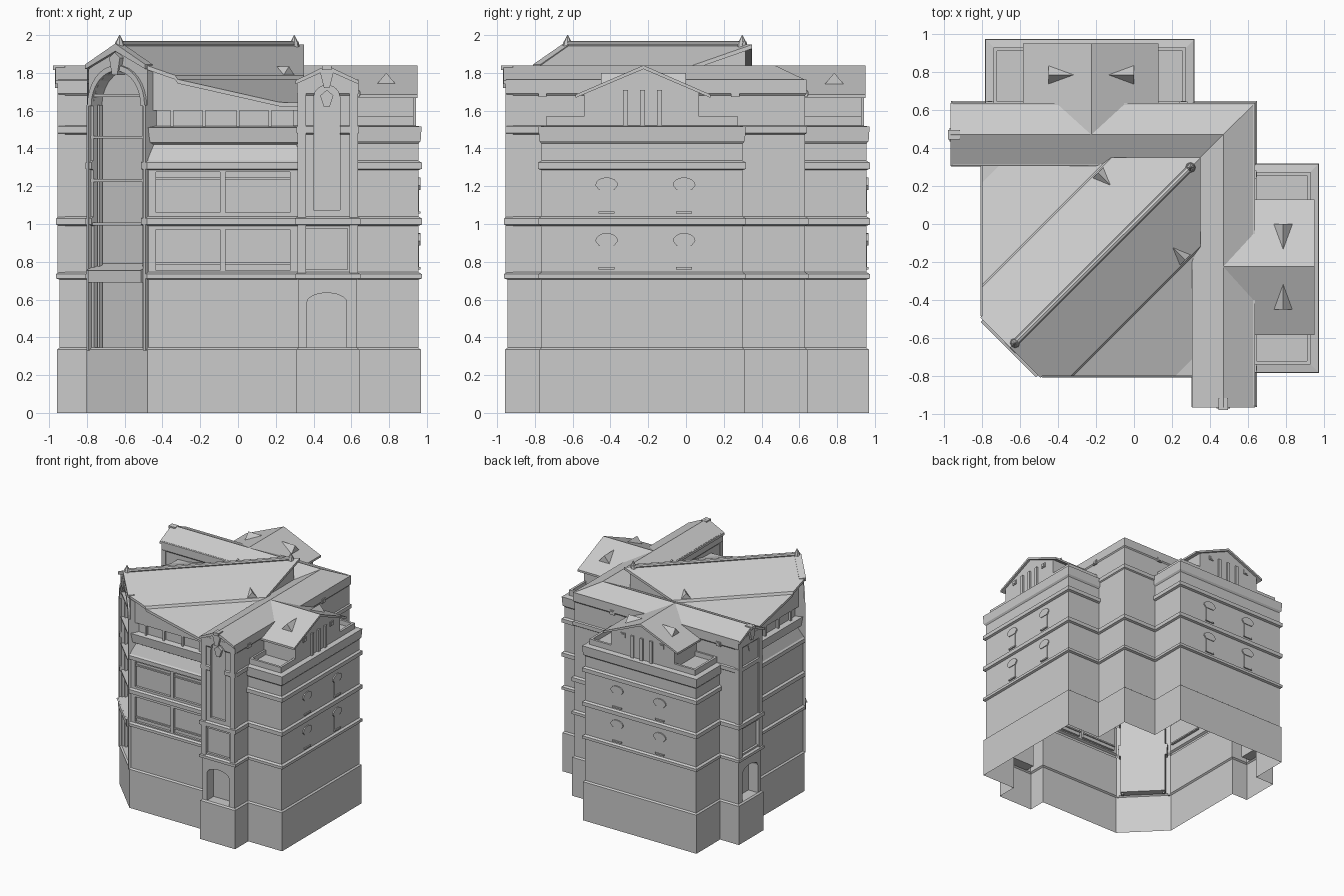
import bpy, bmesh
from math import sin, cos, pi, radians
from mathutils import Matrix, Vector

if "Cube" in bpy.data.objects:
    bpy.data.objects.remove(bpy.data.objects["Cube"])

SWAP = Matrix(((0, 1, 0), (1, 0, 0), (0, 0, 1)))   # the plan mirrors across the x=y diagonal

def finish(name, bm, mirror=False):
    if mirror:
        dup = bmesh.ops.duplicate(bm, geom=bm.verts[:] + bm.edges[:] + bm.faces[:])
        for v in dup['geom']:
            if isinstance(v, bmesh.types.BMVert):
                v.co = SWAP @ v.co
    bmesh.ops.recalc_face_normals(bm, faces=bm.faces[:])
    me = bpy.data.meshes.new(name)
    bm.to_mesh(me)
    bm.free()
    ob = bpy.data.objects.new(name, me)
    bpy.context.collection.objects.link(ob)
    return ob

def loft(bm, rings):
    vs = [[bm.verts.new(p) for p in r] for r in rings]
    n = len(vs[0])
    for a, b in zip(vs, vs[1:]):
        for i in range(n):
            bm.faces.new((a[i], a[(i+1) % n], b[(i+1) % n], b[i]))
    bm.faces.new(vs[0])
    bm.faces.new(vs[-1])

def frame(x, y, deg):          # local x runs along a wall, local -y points outward
    return Matrix.Translation((x, y, 0)) @ Matrix.Rotation(radians(deg), 4, 'Z')

def prisms(name, items, mat, mirror=True):   # items: (xz polygon, y0, y1)
    bm = bmesh.new()
    for pts, y0, y1 in items:
        loft(bm, [[mat @ Vector((x, y, z)) for x, z in pts] for y in (y0, y1)])
    return finish(name, bm, mirror)

def rect(x0, x1, z0, z1):
    return [(x0, z0), (x1, z0), (x1, z1), (x0, z1)]

def arch(x0, x1, z0, z1, rise=None, n=12):
    r = (x1 - x0) / 2
    rise = rise or r
    return [(x0, z0), (x1, z0)] + [((x0+x1)/2 + r*cos(pi*i/n), z1 - rise + rise*sin(pi*i/n)) for i in range(n+1)]

def sweep(name, outline, profile, mirror=False):   # plan outline, profile of (offset, z)
    P = [Vector(p) for p in outline]
    n = len(P)
    nor = []
    for i in range(n):
        e = (P[(i+1) % n] - P[i]).normalized()
        nor.append(Vector((e.y, -e.x)))
    mit = [(nor[i-1] + nor[i]) / (1 + nor[i-1].dot(nor[i])) for i in range(n)]
    bm = bmesh.new()
    loft(bm, [[(p.x + m.x*o, p.y + m.y*o, z) for p, m in zip(P, mit)] for o, z in profile])
    return finish(name, bm, mirror)

def boolean(ob, tool, op):
    m = ob.modifiers.new('cut', 'BOOLEAN')
    m.operation, m.object, m.solver = op, tool, 'EXACT'
    me = bpy.data.meshes.new_from_object(ob.evaluated_get(bpy.context.evaluated_depsgraph_get()))
    ob.modifiers.clear()
    ob.data = me

def drop(*obs):
    for o in obs:
        bpy.data.objects.remove(o)

CORNER = frame(-.6325, -.6325, -45)
DIAG = frame(0, 0, -45)
WALL = frame(0, -.79, 0)
END = frame(0, -.945, 0)
SIDE = frame(.955, 0, 90)
WSIDE = frame(.63, 0, 90)

# lower storeys: one shell around the whole plan
half = [(-.475, -.79), (.32, -.79), (.32, -.945), (.63, -.945), (.63, -.765), (.955, -.765), (.955, .30), (.63, .30)]
plan = half + [(.63, .63)] + [(y, x) for x, y in reversed(half)]
base = sweep('lower_walls', plan, [(.013, 0), (.013, .335), (0, .345), (0, .705), (.018, .712), (.018, .735), (0, .745),
                                   (0, .99), (.018, .997), (.018, 1.03), (0, 1.04)])

# upper walls of each part
cp = [(-.79, -.475), (-.475, -.79), (.34, -.79), (.34, .34), (-.79, .34)]
corner = sweep('corner_upper_walls', cp, [(0, 1.04), (0, 1.285), (.018, 1.292), (.018, 1.325), (.005, 1.335), (-.03, 1.42),
                                          (-.01, 1.432), (0, 1.51), (-.045, 1.52), (-.045, 1.63)])
wing = sweep('wing_upper_walls', [(.32, -.945), (.63, -.945), (.63, .63), (-.945, .63), (-.945, .32), (.32, .32)],
             [(0, 1.04), (0, 1.475), (.01, 1.482), (.01, 1.515), (0, 1.522), (0, 1.68), (.008, 1.69), (.008, 1.765)])
sweep('block_upper_walls', [(.6, -.765), (.955, -.765), (.955, .30), (.6, .30)],
      [(0, 1.04), (0, 1.285), (.018, 1.292), (.018, 1.325), (0, 1.335), (0, 1.425), (.012, 1.44), (.017, 1.515),
       (-.025, 1.522), (-.025, 1.57), (-.045, 1.57), (-.045, 1.53)], True)

# corner roof: folded slab along the diagonal, trimmed to the plan, over an attic
right = [(0, 1.95), (.33, 1.787), (.34, 1.766), (.72, 1.645), (.83, 1.64)]
top = [(-x, z) for x, z in reversed(right[1:])] + right
roof = prisms('corner_roof', [(top + [(x, z - .022) for x, z in reversed(top)], -1.3, 1.3)], DIAG, False)
attic = prisms('corner_attic', [([(x, z - .015) for x, z in top] + [(.83, 1.6), (-.83, 1.6)], -1.3, 1.3)], DIAG, False)
for ob, off in ((roof, .01), (attic, -.025)):
    trim = sweep('trim', cp, [(off, 1.4), (off, 2.2)])
    boolean(ob, trim, 'INTERSECT')
    drop(trim)
facade = prisms('entrance_facade', [([(-.222, 1.04), (.222, 1.04), (.222, 1.83), (0, 1.935), (-.222, 1.83)], -.004, .1)], CORNER, False)

# recesses: tall entrance arch, wing end niches, wall window panels
cuts = [prisms('entrance_cutter', [(arch(-.185, .185, .345, 1.81), -.1, .06)], CORNER, False),
        prisms('niche_cutter', [(arch(.365, .575, .345, .635, .05), -.1, .09), (rect(.36, .58, .76, .975), -.1, .02),
                                (arch(.40, .54, 1.075, 1.735), -.1, .02)], END),
        prisms('panel_cutter', [(rect(x, x+.34, z, z+.215), -.1, .02) for x in (-.435, -.065) for z in (.755, 1.06)], WALL)]
for ob, ids in ((base, (0, 1, 2)), (corner, (0, 2)), (wing, (1,)), (attic, (0,)), (facade, (0,))):
    for i in ids:
        boolean(ob, cuts[i], 'DIFFERENCE')
drop(*cuts)

# the shell is open underneath
bm = bmesh.new()
bm.from_mesh(base.data)
bmesh.ops.delete(bm, geom=[f for f in bm.faces if all(v.co.z < .001 for v in f.verts)], context='FACES')
bm.to_mesh(base.data)
bm.free()

# entrance: posts, floor bars, canopy, arch moulding, pediment and keystone
posts = [(rect(s*x - .009, s*x + .009, .33, 1.63), y, y + .02) for s in (-1, 1) for x, y in ((.212, -.02), (.17, .02))]
prisms('entrance_posts', posts, CORNER, False)
prisms('entrance_floor_bars', [(rect(-.2, .2, z - .007, z + .007), -.008, .06) for z in (1.0, 1.23, 1.46, 1.68)], CORNER, False)
prisms('entrance_canopy', [(rect(-.2, .2, .69, .76), -.03, .06)], CORNER, False)
bm = bmesh.new()
loft(bm, [[CORNER @ Vector((x, y, z)) for y, z in ((-.04, .755), (.06, .755), (.06, .79))] for x in (-.205, .205)])
finish('canopy_roof', bm)
ring = lambda r: [(r*cos(pi*i/16), 1.625 + r*sin(pi*i/16)) for i in range(17)]
prisms('entrance_arch_moulding', [(ring(.215) + ring(.185)[::-1], -.02, .03)], CORNER, False)
prisms('entrance_pediment', [([(-.225, 1.82), (0, 1.915), (.225, 1.82), (.225, 1.845), (0, 1.955), (-.225, 1.845)], -.025, .03)], CORNER, False)
prisms('entrance_keystone', [([(-.02, 1.79), (.02, 1.79), (.04, 1.88), (0, 1.91), (-.04, 1.88)], -.03, .03)], CORNER, False)

# ridge roll and finials
prisms('ridge_roll', [([(.018*cos(pi*i/4), 1.952 + .018*sin(pi*i/4)) for i in range(8)], -.9, .44)], DIAG, False)
bm = bmesh.new()
for p in (-.627, .298):
    for r1, r2, h, z in ((.03, .022, .04, 1.945), (.022, .002, .04, 1.98)):
        bmesh.ops.create_cone(bm, cap_ends=True, segments=8, radius1=r1, radius2=r2, depth=h, matrix=Matrix.Translation((p, p, z)))
finish('ridge_finials', bm)

# attic window mullions and facade posts on the corner walls
prisms('attic_mullions', [(rect(x - .008, x + .008, 1.51, 1.63), .025, .06) for x in (-.35, -.18, 0, .17)], WALL)
prisms('panel_bars', [(rect(x, x + .34, z, z + .012), .008, .03) for x in (-.435, -.065) for z in (.785, 1.235)], WALL)

# wing roof: gable section swept round the L
sec = [(-.165, 1.76), (0, 1.84), (.168, 1.76), (.168, 1.74), (0, 1.815), (-.165, 1.74)]
bm = bmesh.new()
loft(bm, [[(.47+o, -.965, z) for o, z in sec], [(.47+o, .47+o, z) for o, z in sec], [(-.965, .47+o, z) for o, z in sec]])
finish('wing_roof', bm)

# wing end trim: pilasters, gable, arch moulding, keystone
prisms('wing_end_pilasters', [(rect(x, x + .045, z0, z1), -.01, .03) for x in (.315, .59) for z0, z1 in ((.74, .995), (1.035, 1.76))], END)
prisms('wing_gable', [([(.315, 1.74), (.635, 1.74), (.635, 1.755), (.475, 1.83), (.315, 1.755)], -.006, .05)], END)
prisms('wing_keystone', [([(.455, 1.72), (.485, 1.72), (.505, 1.8), (.47, 1.825), (.435, 1.8)], -.025, .03)], END)
prisms('wing_ridge_cap', [(rect(.445, .495, 1.815, 1.838), -.034, .03)], END)
prisms('wing_panel_ornament', [([(.455, 1.62), (.485, 1.62), (.505, 1.68), (.47, 1.71), (.435, 1.68)], -.004, .03)], END)

# side windows of the blocks: sill, body and fan-shaped head
wins = []
for y in (-.42, -.01):
    for z in (.76, 1.055):
        wins += [(rect(y - .042, y + .042, z, z + .012), -.012, .02), (rect(y - .035, y + .035, z, z + .14), -.004, .02),
                 ([(y - .04, z + .125), (y + .04, z + .125)] + [(y + .06*cos(pi*i/8), z + .15 + .042*sin(pi*i/8)) for i in range(9)], -.01, .02)]
prisms('block_windows', wins, SIDE)

# roof houses on the blocks
prisms('roof_house', [([(-.54, 1.5), (.07, 1.5), (.07, 1.70), (-.225, 1.82), (-.54, 1.70)], .025, .4)], SIDE)
prisms('roof_house_roof', [([(-.585, 1.685), (-.225, 1.84), (.13, 1.685), (.13, 1.668), (-.225, 1.82), (-.585, 1.668)], .005, .485)], SIDE)
prisms('roof_house_columns', [(rect(y - .014, y + .014, 1.52, 1.71), .012, .04) for y in (-.32, -.23, -.14)], SIDE)
def vent(y, d):
    return [(rect(y - .022, y + .022, 1.672, 1.71), d, d + .02), (rect(y - .012, y + .012, 1.68, 1.702), d - .004, d + .02)]
prisms('roof_house_vents', vent(-.42, .018) + vent(-.05, .018), SIDE)
prisms('wing_vents', vent(-.76, -.014) + vent(.26, -.014), WSIDE)

# triangular dormers
bm = bmesh.new()
for x, y, deg, w, l, z0, z1 in ((.785, .0, 180, .055, .15, 1.735, 1.80), (.785, -.45, 0, .055, .15, 1.735, 1.80),
                                (.27, -.19, 45, .06, .14, 1.765, 1.835)):
    m = frame(x, y, deg)
    a, b, c, d, e = [bm.verts.new(m @ Vector(p)) for p in ((-w, 0, z0), (w, 0, z0), (0, 0, z1), (0, l, z1), (0, l, z0))]
    for f in ((a, b, c), (a, c, d), (b, d, c), (a, d, e), (b, e, d), (a, e, b)):
        bm.faces.new(f)
finish('dormers', bm, True)
